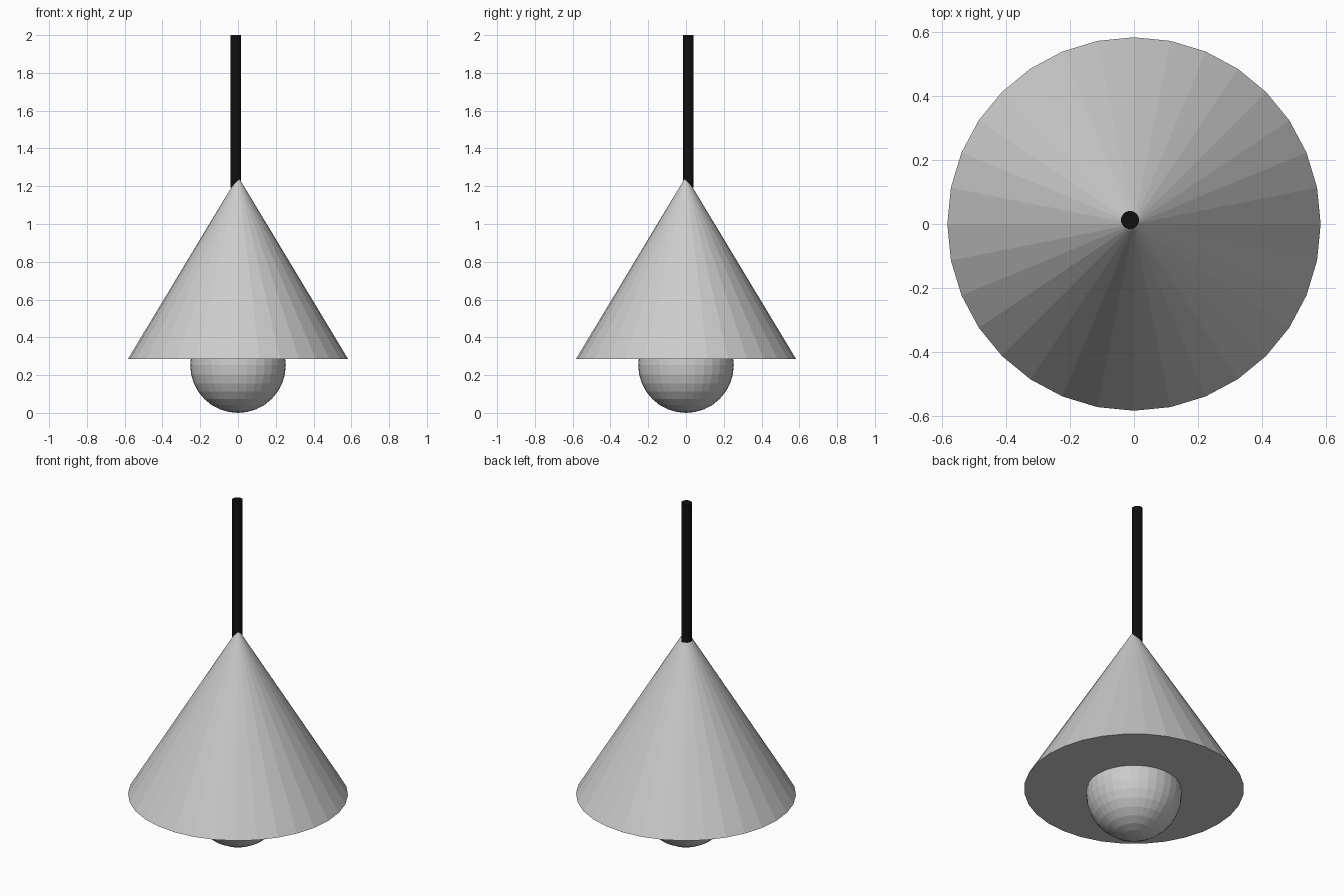
import bpy

if "Cube" in bpy.data.objects:
    bpy.data.objects.remove(bpy.data.objects["Cube"])

# Cone lampshade with closed underside
bpy.ops.mesh.primitive_cone_add(vertices=32, radius1=0.583, radius2=0, depth=0.967,
                                location=(0, 0, 0.285 + 0.967 / 2))
bpy.context.object.name = "lamp_shade"

# Globe bulb, half sunk into the shade
bpy.ops.mesh.primitive_uv_sphere_add(segments=32, ring_count=16, radius=0.253,
                                     location=(0, 0, 0.253))
bpy.context.object.name = "bulb"

# Black hanging rod, slightly off the shade's axis
ROD_BOTTOM, ROD_TOP = 1.192, 2.0
bpy.ops.mesh.primitive_cylinder_add(vertices=32, radius=0.028, depth=ROD_TOP - ROD_BOTTOM,
                                    location=(-0.0125, 0.0125, (ROD_TOP + ROD_BOTTOM) / 2))
rod = bpy.context.object
rod.name = "hanging_rod"
black = bpy.data.materials.new("black")
black.diffuse_color = (0.005, 0.005, 0.005, 1)
black.use_nodes = True
black.node_tree.nodes["Principled BSDF"].inputs["Base Color"].default_value = black.diffuse_color
rod.data.materials.append(black)
